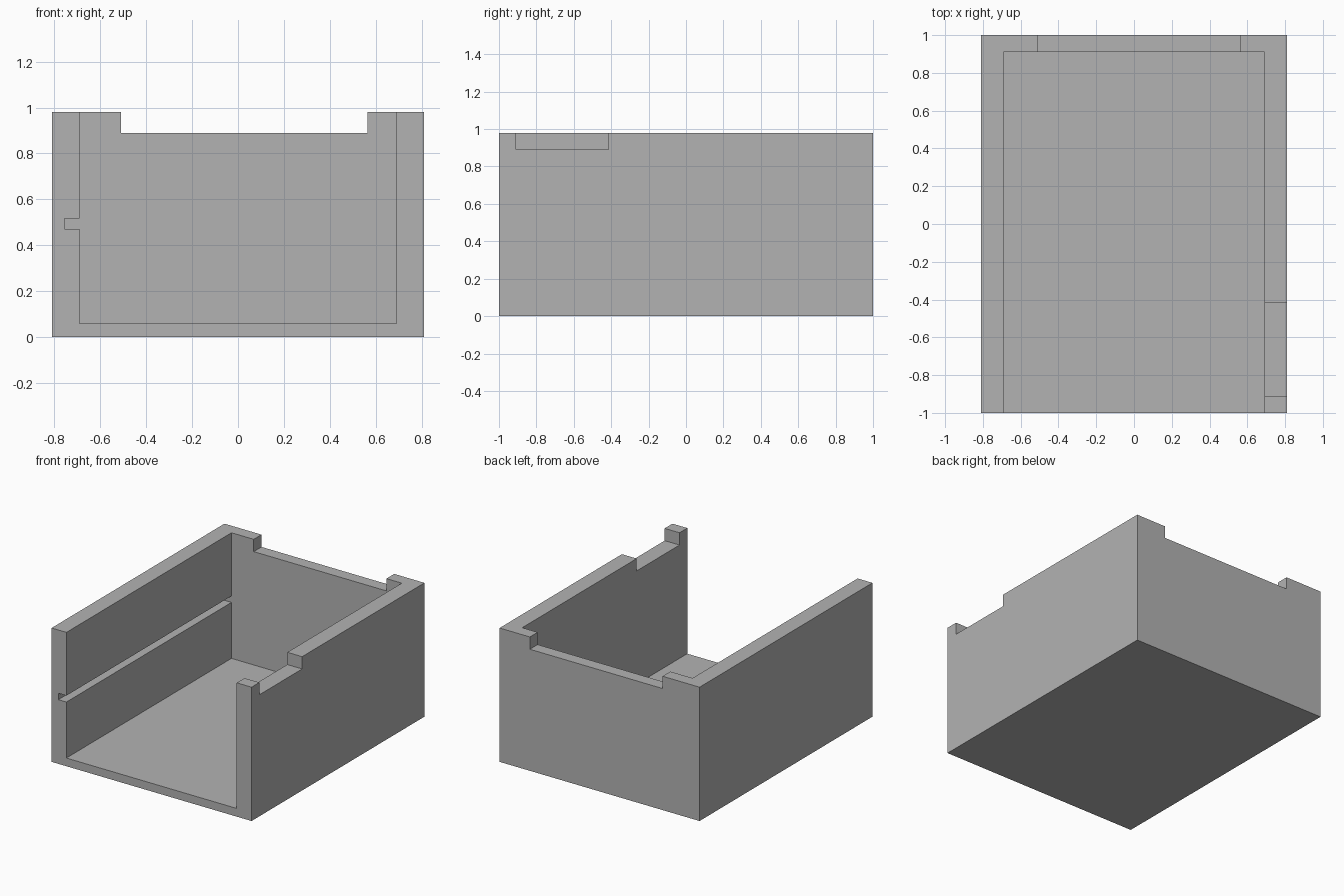
import bpy

cube = bpy.data.objects.get("Cube")
if cube:
    bpy.data.objects.remove(cube, do_unlink=True)

# Outer size, floor and walls
HALF_W, HALF_L, HEIGHT = 0.81, 1.0, 0.98
INNER, FLOOR, BACK = 0.69, 0.06, 0.91
NOTCH_Z, OVER = 0.89, 0.2

grey = bpy.data.materials.new("grey plastic")
grey.use_nodes = True
colour = (0.45, 0.45, 0.45, 1)
grey.diffuse_color = colour
grey.node_tree.nodes["Principled BSDF"].inputs["Base Color"].default_value = colour


def extrude_profile(name, profile, y0, y1):
    """Closed prism from an (x, z) outline, counter-clockwise seen from the front."""
    n = len(profile)
    verts = [(x, y, z) for y in (y0, y1) for x, z in profile]
    faces = [tuple(range(n)), tuple(reversed(range(n, 2 * n)))]
    for i in range(n):
        j = (i + 1) % n
        faces.append((j, i, i + n, j + n))
    mesh = bpy.data.meshes.new(name)
    mesh.from_pydata(verts, [], faces)
    mesh.materials.append(grey)
    obj = bpy.data.objects.new(name, mesh)
    bpy.context.collection.objects.link(obj)
    return obj


def box(name, x0, x1, y0, y1, z0, z1):
    return extrude_profile(name, [(x0, z0), (x1, z0), (x1, z1), (x0, z1)], y0, y1)


def cut(target, cutter):
    cutter.hide_render = True
    mod = target.modifiers.new("cut", 'BOOLEAN')
    mod.operation, mod.solver, mod.object = 'DIFFERENCE', 'EXACT', cutter
    bpy.context.view_layer.objects.active = target
    bpy.ops.object.modifier_apply(modifier=mod.name)
    bpy.data.objects.remove(cutter, do_unlink=True)


# Open-fronted tray
tray = box("tray", -HALF_W, HALF_W, -HALF_L, HALF_L, 0, HEIGHT)

# Cavity, with the slide groove along the right wall
top = HEIGHT + OVER
cavity = [(-INNER, FLOOR), (INNER, FLOOR), (INNER, top), (-INNER, top),
          (-INNER, 0.517), (-0.755, 0.517), (-0.755, 0.47), (-INNER, 0.47)]
cut(tray, extrude_profile("cavity_cutter", cavity, -HALF_L - OVER, BACK))

# Rim notches in the back wall and the left wall
cut(tray, box("back_notch_cutter", -0.51, 0.565, BACK - OVER, HALF_L + OVER, NOTCH_Z, top))
cut(tray, box("side_notch_cutter", INNER - OVER, HALF_W + OVER, -0.91, -0.415, NOTCH_Z, top))
